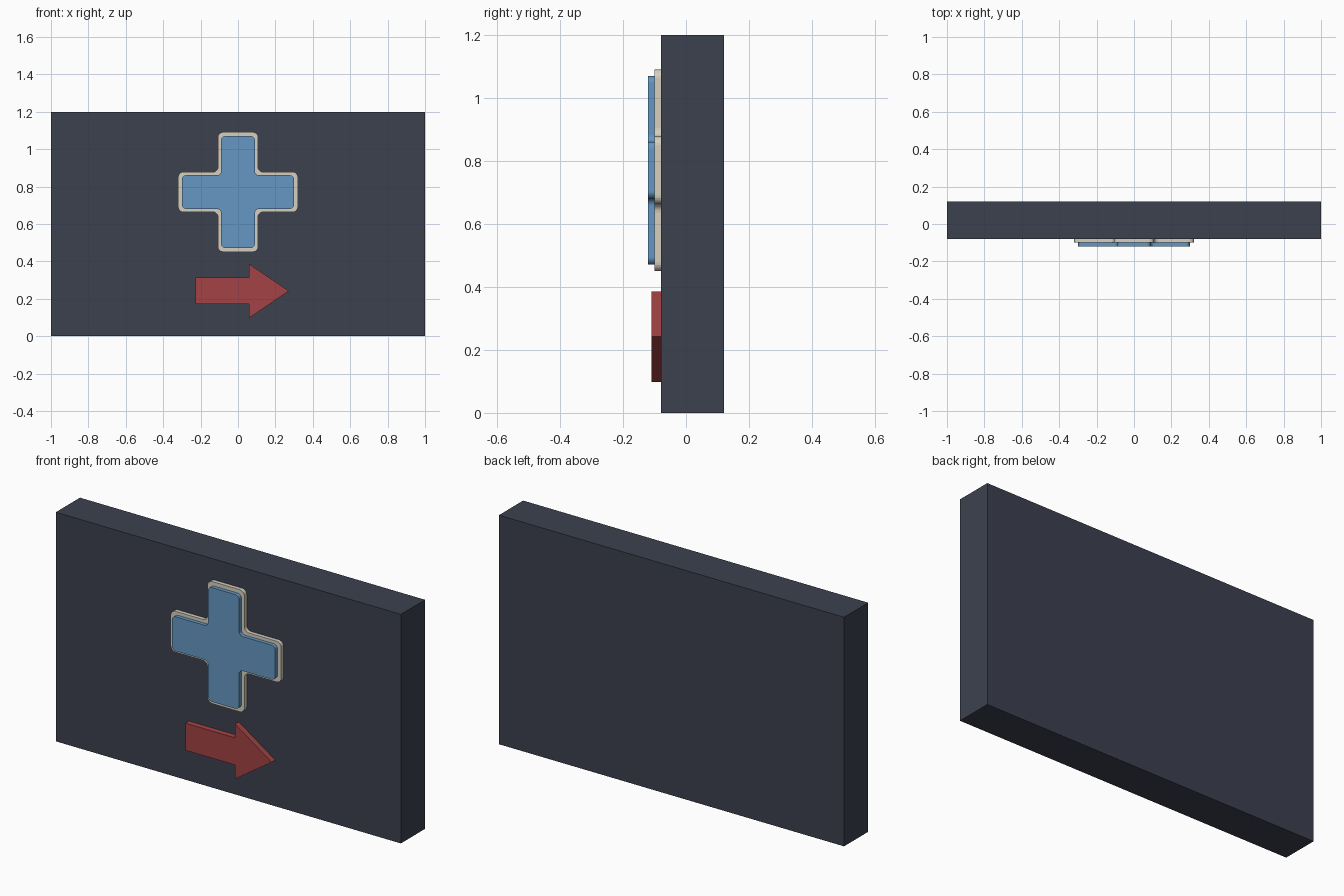
import bpy, bmesh, math
from mathutils import Vector

if "Cube" in bpy.data.objects:
    bpy.data.objects.remove(bpy.data.objects["Cube"])

FACE = -0.08      # front plane of the panel
CROSS_Z = 0.771   # centre height of the cross
ARROW_Z = 0.242   # centre height of the arrow


def material(name, rgb):
    m = bpy.data.materials.new(name)
    m.diffuse_color = (*rgb, 1)
    m.use_nodes = True
    m.node_tree.nodes["Principled BSDF"].inputs["Base Color"].default_value = m.diffuse_color
    return m


def rounded(points, r, steps=5):
    """Replace every corner of a right-angled outline by a quarter arc."""
    out = []
    n = len(points)
    for i in range(n):
        p = Vector(points[i])
        a = (Vector(points[i - 1]) - p).normalized()
        b = (Vector(points[(i + 1) % n]) - p).normalized()
        c = p + (a + b) * r
        for k in range(steps + 1):
            t = k / steps * math.pi / 2
            out.append(c - b * r * math.cos(t) - a * r * math.sin(t))
    return out


def plate(name, outline, y_back, y_front, mat, z=0):
    """Extrude an x/z outline from y_back to y_front."""
    bm = bmesh.new()
    face = bm.faces.new([bm.verts.new((x, y_back, v + z)) for x, v in outline])
    ext = bmesh.ops.extrude_face_region(bm, geom=[face], use_keep_orig=True)
    verts = [g for g in ext["geom"] if isinstance(g, bmesh.types.BMVert)]
    bmesh.ops.translate(bm, verts=verts, vec=(0, y_front - y_back, 0))
    bmesh.ops.recalc_face_normals(bm, faces=bm.faces)
    me = bpy.data.meshes.new(name)
    bm.to_mesh(me)
    bm.free()
    ob = bpy.data.objects.new(name, me)
    bpy.context.collection.objects.link(ob)
    me.materials.append(mat)
    return ob


def cross(a, w):
    """Plus sign with reach a and arm half width w."""
    return [(w, a), (w, w), (a, w), (a, -w), (w, -w), (w, -a),
            (-w, -a), (-w, -w), (-a, -w), (-a, w), (-w, w), (-w, a)]


navy = material("navy", (0.045, 0.053, 0.078))
cream = material("cream", (0.68, 0.63, 0.53))
blue = material("blue", (0.13, 0.31, 0.55))
red = material("red", (0.36, 0.055, 0.058))

# Sign board
plate("sign_panel", [(-1, 0), (1, 0), (1, 1.2), (-1, 1.2)], 0.12, FACE, navy)

# Cream border with the blue cross on top of it
plate("cross_border", rounded(cross(0.32, 0.107), 0.027), FACE, -0.10, cream, CROSS_Z)
plate("cross_face", rounded(cross(0.299, 0.09), 0.022), -0.10, -0.12, blue, CROSS_Z)

# Direction arrow
arrow = [(-0.228, -0.071), (0.06, -0.071), (0.06, -0.144), (0.272, 0),
         (0.06, 0.144), (0.06, 0.071), (-0.228, 0.071)]
plate("direction_arrow", arrow, FACE, -0.11, red, ARROW_Z)
